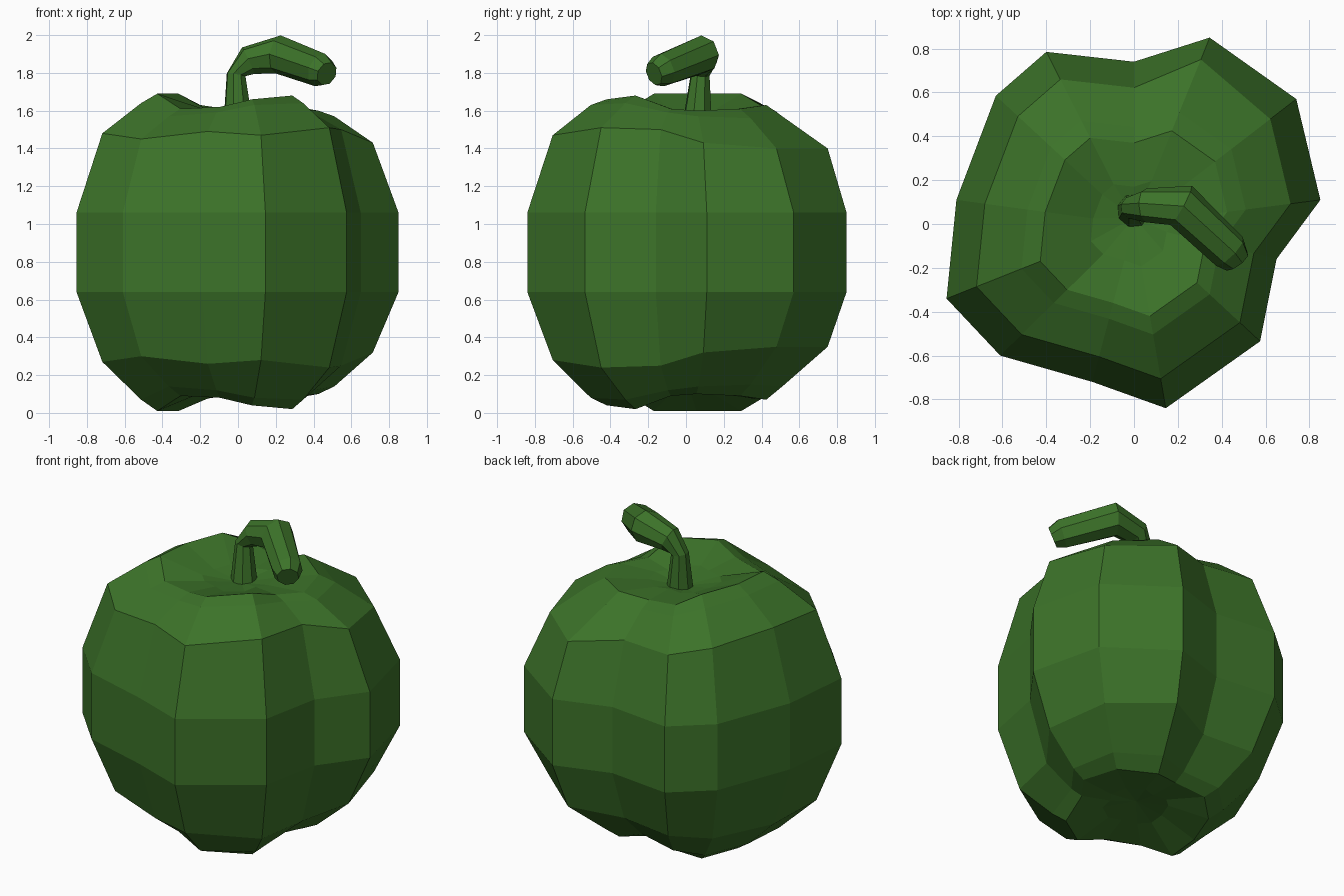
import bpy, bmesh, math
from mathutils import Vector

if "Cube" in bpy.data.objects:
    bpy.data.objects.remove(bpy.data.objects["Cube"])

mat = bpy.data.materials.new("leaf_green")
mat.diffuse_color = (0.045, 0.17, 0.022, 1)
mat.use_nodes = True
mat.node_tree.nodes["Principled BSDF"].inputs["Base Color"].default_value = mat.diffuse_color


def loft(name, rings, start, end):
    """Skin closed rings with quads and fan both ends to a centre point."""
    bm = bmesh.new()
    loops = [[bm.verts.new(p) for p in r] for r in rings]
    n = len(loops[0])
    for a, b in zip(loops, loops[1:]):
        for i in range(n):
            j = (i + 1) % n
            bm.faces.new((a[i], a[j], b[j], b[i]))
    for loop, tip in ((loops[0], start), (loops[-1], end)):
        c = bm.verts.new(tip)
        for i in range(n):
            bm.faces.new((loop[i], loop[(i + 1) % n], c))
    bmesh.ops.recalc_face_normals(bm, faces=bm.faces)
    me = bpy.data.meshes.new(name)
    bm.to_mesh(me)
    bm.free()
    me.materials.append(mat)
    ob = bpy.data.objects.new(name, me)
    bpy.context.collection.objects.link(ob)
    return ob


# Lobed body: outline x, y, then heights of shoulder, upper shoulder and crest
columns = [
    (0.85, 0.11, 1.43, 1.57, 1.60), (0.74, 0.57, 1.40, 1.56, 1.61),
    (0.345, 0.85, 1.40, 1.57, 1.63), (0.0, 0.74, 1.44, 1.57, 1.60),
    (-0.40, 0.785, 1.45, 1.60, 1.63), (-0.63, 0.585, 1.48, 1.64, 1.69),
    (-0.81, 0.11, 1.50, 1.645, 1.69), (-0.855, -0.34, 1.48, 1.64, 1.69),
    (-0.61, -0.60, 1.45, 1.57, 1.61), (-0.19, -0.72, 1.49, 1.59, 1.62),
    (0.145, -0.84, 1.47, 1.63, 1.66), (0.575, -0.535, 1.51, 1.64, 1.68),
    (0.65, -0.16, 1.50, 1.59, 1.61),
]


def half(mirror):
    """Rings from the widest part to the hollow; mirror gives the underside."""
    def ring(scale, heights, total):
        return [(c[0] * scale, c[1] * scale, total - z if mirror else z)
                for c, z in zip(columns, heights)]
    rings = [ring(1.0, [1.06] * 13, 1.70)]
    for k, s, total in ((2, 0.84, 1.75), (3, 0.60, 1.71), (4, 0.50, 1.70)):
        rings.append(ring(s, [c[k] for c in columns], total))
    rings[1][2] = (0.305, 0.75, rings[1][2][2])
    rings.append(ring(0.23, [1.595] * 13, 1.70))
    return rings


loft("pepper_body", half(True)[::-1] + half(False), (0, 0.02, 0.13), (0, 0.03, 1.56))

# Bent stem: path centre and radius
path = [((0.0, 0.06, 1.54), 0.08), ((-0.01, 0.075, 1.79), 0.052),
        ((0.055, 0.085, 1.865), 0.078), ((0.215, 0.085, 1.897), 0.102),
        ((0.435, -0.125, 1.815), 0.09), ((0.47, -0.17, 1.795), 0.065)]
pts = [Vector(p) for p, r in path]
rings = []
for i, (p, r) in enumerate(path):
    t = (pts[min(i + 1, 5)] - pts[max(i - 1, 0)]).normalized()
    side = Vector((0.3, 1, 0)).cross(t).normalized()
    up = t.cross(side)
    rings.append([pts[i] + r * (math.cos(a) * side + math.sin(a) * up)
                  for a in (2 * math.pi * k / 8 for k in range(8))])
loft("stem", rings, pts[0], pts[-1])
